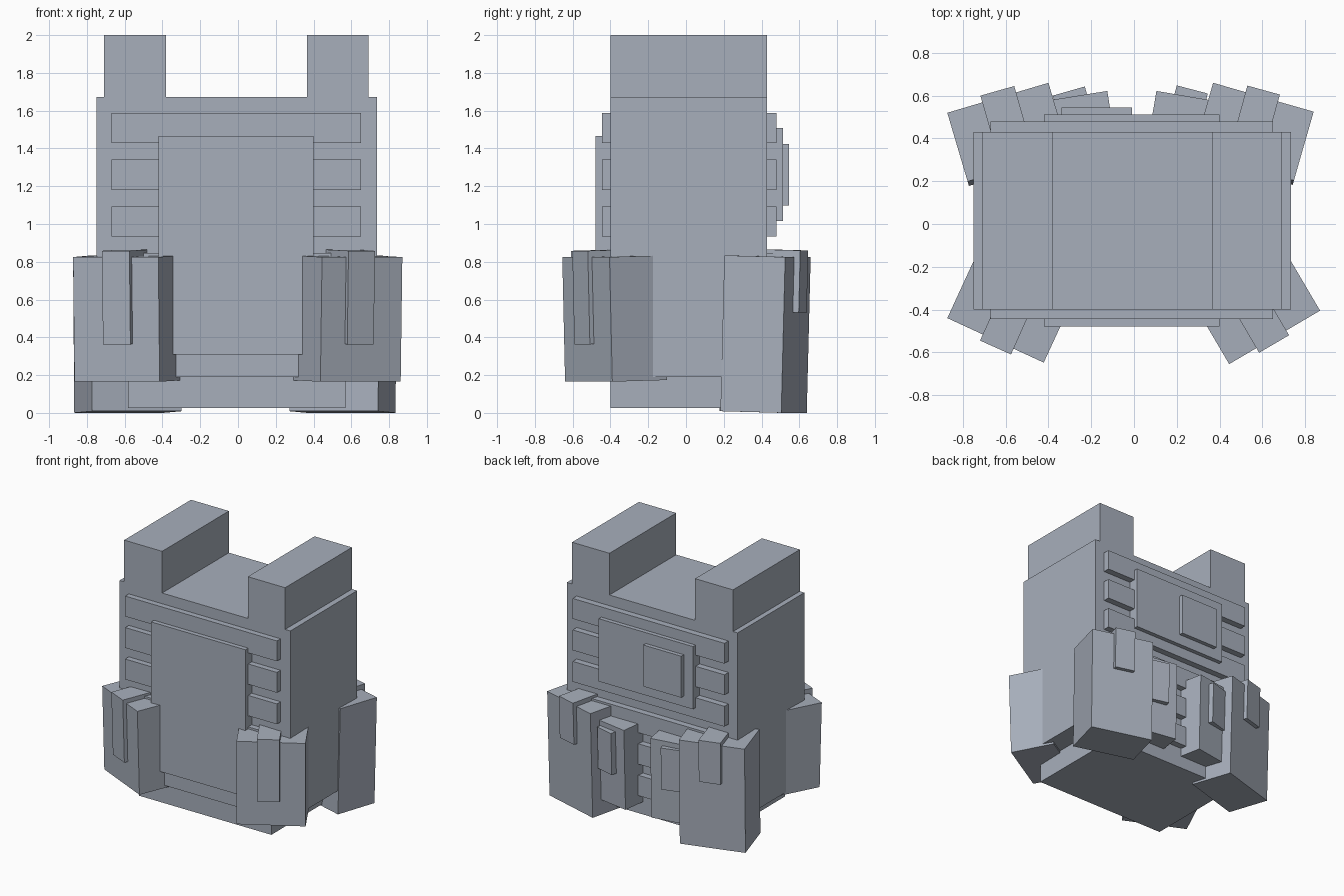
import bpy, bmesh, math
from mathutils import Matrix, Vector

if "Cube" in bpy.data.objects:
    bpy.data.objects.remove(bpy.data.objects["Cube"])

# Blue-grey cloth
cloth = bpy.data.materials.new("cloth")
cloth.diffuse_color = (0.39, 0.43, 0.50, 1)
cloth.use_nodes = True
cloth.node_tree.nodes["Principled BSDF"].inputs["Base Color"].default_value = cloth.diffuse_color


def make_box(name, x, y, z, matrix=Matrix.Identity(4)):
    """Box spanning the given (min, max) ranges, placed by a matrix."""
    bm = bmesh.new()
    bmesh.ops.create_cube(bm, size=1)
    for v in bm.verts:
        v.co = Vector([r[0] if c < 0 else r[1] for c, r in zip(v.co, (x, y, z))])
    bm.transform(matrix)
    mesh = bpy.data.meshes.new(name)
    bm.to_mesh(mesh)
    bm.free()
    mesh.materials.append(cloth)
    ob = bpy.data.objects.new(name, mesh)
    bpy.context.collection.objects.link(ob)
    return ob


def slanted_box(name, a, b, z_top, height, depth, tilt=1.5):
    """Box whose outer top edge runs from a to b, leaning outward at the top."""
    a, b = Vector((*a, z_top)), Vector((*b, z_top))
    d = (b - a).normalized()
    n = Vector((-d.y, d.x, 0))
    if n.y * a.y < 0:
        n = -n
    up = Vector((0, 0, 1))
    c, s = math.cos(math.radians(tilt)), math.sin(math.radians(tilt))
    out, w = n * c - up * s, up * c + n * s
    u = out.cross(w)
    m = Matrix((u, out, w)).transposed().to_4x4()
    m.translation = (a + b) / 2
    half = (b - a).length / 2
    return make_box(name, (-half, half), (-depth, 0), (-height, 0), m)


# Vest body, narrower hem and shoulder straps
make_box("vest_body", (-0.75, 0.735), (-0.40, 0.43), (0.19, 1.672))
make_box("vest_hem", (-0.582, 0.57), (-0.40, 0.43), (0.025, 0.19))
make_box("shoulder_strap_left", (-0.71, -0.38), (-0.40, 0.43), (1.672, 2.0))
make_box("shoulder_strap_right", (0.365, 0.69), (-0.40, 0.43), (1.672, 2.0))

# Rows of webbing on front and back
for i in range(6):
    z = 1.428 - i * 0.2475
    make_box(f"front_webbing_{i}", (-0.67, 0.65), (-0.445, -0.38), (z, z + 0.16))
    make_box(f"back_webbing_{i}", (-0.67, 0.65), (0.41, 0.48), (z, z + 0.16))

# Front plate, back panel and its patch
make_box("front_plate", (-0.42, 0.40), (-0.48, -0.38), (0.31, 1.465))
make_box("back_panel", (-0.42, 0.40), (0.41, 0.513), (1.015, 1.508))
make_box("back_patch", (-0.34, -0.01), (0.50, 0.545), (1.097, 1.423))

# Pouches and closing flaps: name, outer edge ends, top, height, depth
parts = [
    ("front_pouch_left", (-0.873, -0.44), (-0.422, -0.648), 0.825, 0.66, 0.335),
    ("front_flap_left", (-0.72, -0.545), (-0.575, -0.61), 0.858, 0.495, 0.25),
    ("front_pouch_right", (0.87, -0.405), (0.445, -0.655), 0.825, 0.66, 0.335),
    ("front_flap_right", (0.725, -0.52), (0.585, -0.602), 0.858, 0.495, 0.25),
    ("back_pouch_left", (-0.873, 0.52), (-0.40, 0.66), 0.825, 0.825, 0.335),
    ("back_flap_left", (-0.718, 0.60), (-0.56, 0.645), 0.86, 0.33, 0.25),
    ("back_pouch_right", (0.84, 0.525), (0.37, 0.66), 0.825, 0.825, 0.335),
    ("back_flap_right", (0.682, 0.605), (0.53, 0.647), 0.86, 0.33, 0.25),
    ("small_pouch_left", (-0.385, 0.58), (-0.125, 0.622), 0.75, 0.63, 0.25),
    ("small_flap_left", (-0.38, 0.60), (-0.23, 0.643), 0.71, 0.33, 0.10),
    ("small_pouch_right", (0.35, 0.58), (0.105, 0.622), 0.75, 0.63, 0.25),
    ("small_flap_right", (0.345, 0.61), (0.20, 0.648), 0.71, 0.33, 0.10),
]
for p in parts:
    slanted_box(*p)
